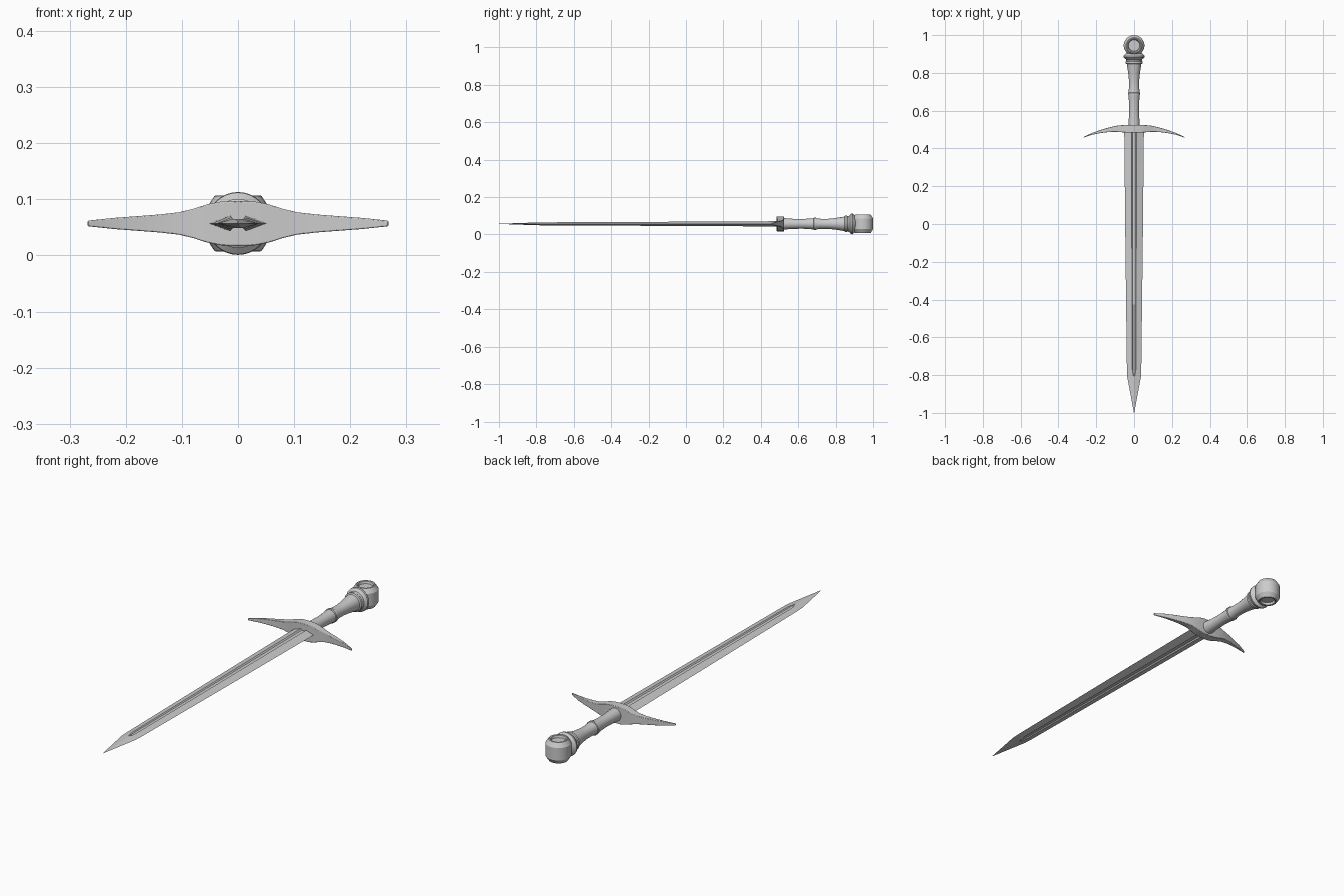
import bpy, bmesh, math

if "Cube" in bpy.data.objects:
    bpy.data.objects.remove(bpy.data.objects["Cube"])

ZC = 0.057  # height of the sword's long axis


def loft(name, rings, angle=30, bevel=0):
    """Skin a list of equal-length point rings and cap both ends."""
    bm = bmesh.new()
    vs = [[bm.verts.new(p) for p in r] for r in rings]
    n = len(rings[0])
    for a, b in zip(vs, vs[1:]):
        for i in range(n):
            j = (i + 1) % n
            bm.faces.new((a[i], a[j], b[j], b[i]))
    bm.faces.new(vs[0][::-1])
    bm.faces.new(vs[-1])
    bmesh.ops.recalc_face_normals(bm, faces=bm.faces)
    me = bpy.data.meshes.new(name)
    bm.to_mesh(me)
    bm.free()
    ob = bpy.data.objects.new(name, me)
    bpy.context.collection.objects.link(ob)
    bpy.ops.object.select_all(action='DESELECT')
    ob.select_set(True)
    bpy.context.view_layer.objects.active = ob
    if bevel:
        m = ob.modifiers.new("bevel", 'BEVEL')
        m.width = bevel
        m.segments = 2
        m.limit_method = 'ANGLE'
        m.angle_limit = math.radians(50)
    bpy.ops.object.shade_smooth_by_angle(angle=math.radians(angle))
    return ob


def circle(r, n=32):
    return [(r * math.cos(2 * math.pi * i / n), r * math.sin(2 * math.pi * i / n))
            for i in range(n)]


# Blade: hollow-ground diamond with a fuller that runs out before the point
def blade_ring(y, w, h, groove, floor):
    half = [(w, 0), (groove, h), (groove * 0.6, floor),
            (-groove * 0.6, floor), (-groove, h)]
    pts = half + [(-x, -z) for x, z in half]
    return [(x, y, ZC + z) for x, z in pts]


loft("blade", [
    blade_ring(0.50, 0.052, 0.014, 0.014, 0.008),
    blade_ring(-0.10, 0.046, 0.011, 0.012, 0.006),
    blade_ring(-0.77, 0.038, 0.008, 0.010, 0.004),
    blade_ring(-0.81, 0.036, 0.007, 0.003, 0.007),
    blade_ring(-1.00, 0.0008, 0.0005, 0.0003, 0.0005),
], angle=5)

# Crossguard: x, lower y, upper y, half height; swept towards the blade
guard = [(0, 0.484, 0.525, 0.040), (0.03, 0.484, 0.525, 0.039),
         (0.055, 0.485, 0.524, 0.034), (0.08, 0.487, 0.522, 0.026),
         (0.105, 0.488, 0.518, 0.020), (0.14, 0.486, 0.509, 0.016),
         (0.18, 0.481, 0.497, 0.013), (0.22, 0.473, 0.483, 0.010),
         (0.268, 0.457, 0.461, 0.005)]
stations = [(-x, a, b, h) for x, a, b, h in guard[:0:-1]] + guard
loft("crossguard", [[(x, a, ZC - h), (x, b, ZC - h), (x, b, ZC + h), (x, a, ZC + h)]
                    for x, a, b, h in stations], bevel=0.002)

# Grip with centre ring and flared neck: y, radius
grip = [(0.51, 0.031), (0.53, 0.030), (0.57, 0.027), (0.62, 0.026), (0.66, 0.028),
        (0.682, 0.030), (0.684, 0.033), (0.694, 0.033), (0.696, 0.030),
        (0.72, 0.027), (0.76, 0.027), (0.80, 0.031), (0.83, 0.036), (0.852, 0.039)]
loft("grip", [[(x, y, ZC + z) for x, z in circle(r)] for y, r in grip])

# Stepped collar under the pommel
collar = [(0.846, 0.038), (0.850, 0.044), (0.860, 0.044), (0.864, 0.041),
          (0.872, 0.043), (0.882, 0.055), (0.890, 0.056), (0.896, 0.050), (0.91, 0.035)]
loft("collar", [[(x, y, ZC + z) for x, z in circle(r)] for y, r in collar])

# Wheel pommel with a recessed disc on both faces: radius, half height
wheel = [(0.030, 0.038), (0.033, 0.048), (0.038, 0.050), (0.042, 0.049), (0.055, 0.029)]
profile = wheel + [(r, -z) for r, z in wheel[::-1]]
loft("pommel", [[(x, 0.945 + y, ZC + z) for x, y in circle(r)] for r, z in profile])
